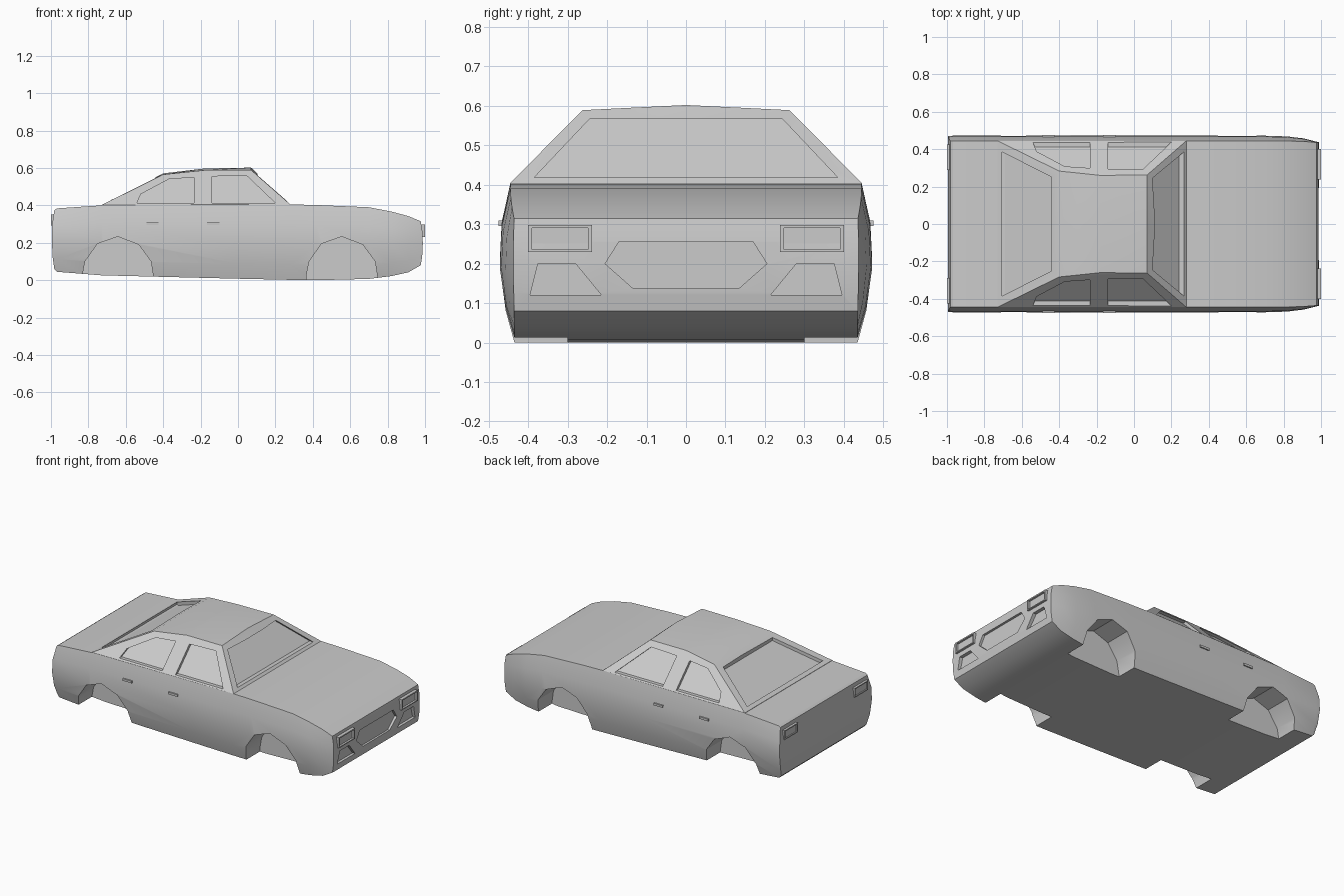
import bpy, bmesh, math

if "Cube" in bpy.data.objects:
    bpy.data.objects.remove(bpy.data.objects["Cube"])


def finish(name, bm):
    bmesh.ops.recalc_face_normals(bm, faces=bm.faces)
    me = bpy.data.meshes.new(name)
    bm.to_mesh(me)
    bm.free()
    ob = bpy.data.objects.new(name, me)
    bpy.context.collection.objects.link(ob)
    return ob


def prism(name, a, b):
    """Closed solid between two matching outlines."""
    bm = bmesh.new()
    va = [bm.verts.new(p) for p in a]
    vb = [bm.verts.new(p) for p in b]
    bm.faces.new(va)
    bm.faces.new(vb)
    n = len(a)
    for i in range(n):
        j = (i + 1) % n
        bm.faces.new((va[i], va[j], vb[j], vb[i]))
    return finish(name, bm)


def cut(ob, cutter):
    m = ob.modifiers.new("cut", 'BOOLEAN')
    m.operation = 'DIFFERENCE'
    m.solver = 'EXACT'
    m.object = cutter
    cutter.hide_render = True
    bpy.context.view_layer.objects.active = ob
    bpy.ops.object.modifier_apply(modifier=m.name)
    bpy.data.objects.remove(cutter)


def x_prism(name, yz, x0, x1):
    return prism(name, [(x0, y, z) for y, z in yz], [(x1, y, z) for y, z in yz])


def rect(y0, y1, z0, z1):
    return [(y0, z0), (y1, z0), (y1, z1), (y0, z1)]


# Lower body: sections (x, bottom z, top z, edge half width, bulge, end bow)
T = [0, 0.2, 0.48, 0.75, 1]
B = [-0.010, 0.012, 0.027, 0.022, 0]
BOW = [0, 0.7, 1, 0.9, 0]
sections = [
    (-0.982, 0.06, 0.375, 0.443, 1, -0.013), (-0.968, 0.045, 0.384, 0.445, 1, 0),
    (-0.73, 0.026, 0.40, 0.445, 1, 0), (0.0, 0.008, 0.403, 0.445, 1, 0),
    (0.28, 0.002, 0.405, 0.445, 1, 0), (0.42, 0.0, 0.402, 0.445, 1, 0),
    (0.7, 0.007, 0.39, 0.445, 1, 0), (0.82, 0.022, 0.367, 0.444, 0.9, 0),
    (0.91, 0.042, 0.343, 0.441, 0.6, 0), (0.977, 0.08, 0.315, 0.436, 0.05, 0.011)]
bm = bmesh.new()
rings = []
for x, zb, zt, w, k, bow in sections:
    half = [(x + bow * o, w + k * b, zb + (zt - zb) * t) for t, b, o in zip(T, B, BOW)]
    ring = half + [(px, -py, pz) for px, py, pz in reversed(half)]
    rings.append([bm.verts.new(p) for p in ring])
for r, s in zip(rings, rings[1:]):
    for i in range(10):
        j = (i + 1) % 10
        bm.faces.new((r[i], r[j], s[j], s[i]))
for r in (rings[0], rings[-1]):
    for i in range(4):
        bm.faces.new((r[i], r[i + 1], r[8 - i], r[9 - i]))
body = finish("body", bm)

# Wheel arches
arch = [(-0.19, -0.1), (-0.19, 0.02), (-0.175, 0.10), (-0.108, 0.195), (0, 0.233),
        (0.112, 0.19), (0.178, 0.10), (0.19, 0.02), (0.19, -0.1)]
for cx in (-0.643, 0.555):
    for s in (-1, 1):
        cut(body, prism("arch_cutter", [(cx + x, s * 0.30, z) for x, z in arch],
                        [(cx + x, s * 0.6, z) for x, z in arch]))

# Grille and lower intakes, recessed into the nose
grille = [(-0.17, 0.255), (0.17, 0.255), (0.205, 0.2), (0.135, 0.138), (-0.135, 0.138), (-0.205, 0.2)]
intake = [(0.375, 0.2), (0.28, 0.2), (0.215, 0.121), (0.395, 0.121)]
cut(body, x_prism("grille_cutter", grille, 0.972, 1.1))
for s in (-1, 1):
    cut(body, x_prism("intake_cutter", [(s * y, z) for y, z in intake], 0.966, 1.1))

# Cabin: hull of base and roof points
bm = bmesh.new()
for x, y, z in [(-0.73, 0.445, 0.402), (0.28, 0.445, 0.405), (-0.73, 0.445, 0.35), (0.28, 0.445, 0.35),
                (-0.4, 0.283, 0.565), (-0.18, 0.26, 0.588), (0.07, 0.262, 0.589)]:
    bm.verts.new((x, y, z))
    bm.verts.new((x, -y, z))
for x, z in [(-0.4, 0.571), (-0.18, 0.597), (0.07, 0.602)]:
    bm.verts.new((x, 0, z))
bmesh.ops.convex_hull(bm, input=bm.verts)
bmesh.ops.dissolve_limit(bm, angle_limit=math.radians(2), verts=bm.verts, edges=bm.edges)
cabin = finish("cabin", bm)

# Side windows, recessed parallel to the 45 degree cabin sides
front_win = [(-0.14, 0.555), (0.045, 0.56), (0.2, 0.412), (-0.14, 0.412)]
rear_win = [(-0.54, 0.412), (-0.52, 0.46), (-0.37, 0.54), (-0.235, 0.55), (-0.235, 0.412)]
for win in (front_win, rear_win):
    for s in (-1, 1):
        cut(cabin, prism("window_cutter", [(x, s * (0.825 - z), z) for x, z in win],
                         [(x, s * (1.0 - z), z) for x, z in win]))

# Windscreen and rear window
screen = [(-0.385, 0.418), (0.385, 0.418), (0.245, 0.566), (-0.245, 0.566)]


def screen_x(z):
    return 0.28 - (z - 0.405) * 1.125


cut(cabin, prism("screen_cutter", [(screen_x(z) - 0.025, y, z) for y, z in screen],
                 [(screen_x(z) + 0.2, y, z) for y, z in screen]))
back = [(-0.705, -0.385), (-0.705, 0.385), (-0.44, 0.25), (-0.44, -0.25)]


def back_z(x):
    return 0.402 + (x + 0.73) * 0.5


cut(cabin, prism("back_cutter", [(x, y, back_z(x) - 0.022) for x, y in back],
                 [(x, y, back_z(x) + 0.2) for x, y in back]))

# Lamps and door handles, both sides
parts = [body, cabin]
for s, side in ((-1, "right"), (1, "left")):
    def r(y0, y1, z0, z1):
        return rect(s * y0, s * y1, z0, z1)
    lamp = x_prism("headlight_" + side, r(0.238, 0.40, 0.23, 0.298), 0.96, 1.0)
    cut(lamp, x_prism("lamp_cutter", r(0.248, 0.39, 0.236, 0.29), 0.987, 1.1))
    tail = x_prism("taillight_" + side, r(0.29, 0.425, 0.292, 0.352), -0.96, -1.0)
    cut(tail, x_prism("lamp_cutter", r(0.298, 0.417, 0.299, 0.345), -0.993, -1.1))
    parts += [lamp, tail]
    for x, pos in ((-0.49, "rear"), (-0.165, "front")):
        parts.append(x_prism(f"door_handle_{pos}_{side}", r(0.45, 0.475, 0.295, 0.309), x, x + 0.065))

# Shading
bpy.ops.object.select_all(action='DESELECT')
for ob in parts:
    ob.select_set(True)
bpy.context.view_layer.objects.active = body
bpy.ops.object.shade_smooth_by_angle(angle=math.radians(25))
